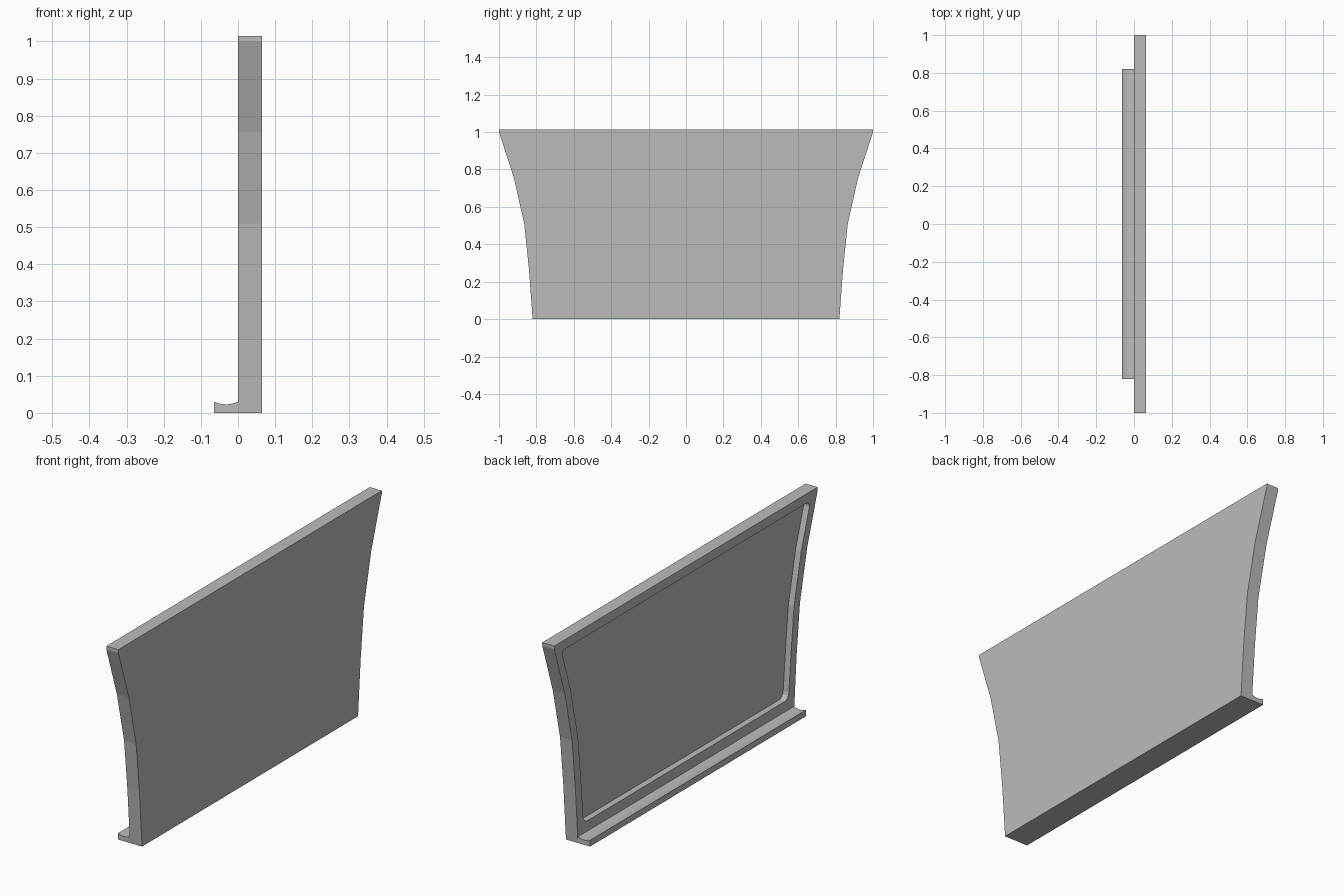
import bpy, bmesh

cube = bpy.data.objects.get("Cube")
if cube:
    bpy.data.objects.remove(cube, do_unlink=True)

grey = bpy.data.materials.new("plain grey")
grey.use_nodes = True
colour = (0.5, 0.5, 0.5, 1)
grey.diffuse_color = colour
grey.node_tree.nodes["Principled BSDF"].inputs["Base Color"].default_value = colour


def prism(name, loop, offset, round_corners=None, radius=0.03):
    """Extrude a closed loop of points; optionally round some corners first."""
    bm = bmesh.new()
    verts = [bm.verts.new(p) for p in loop]
    bm.faces.new(verts)
    if round_corners:
        bmesh.ops.bevel(bm, geom=[verts[i] for i in round_corners], offset=radius,
                        segments=4, profile=0.5, affect='VERTICES')
    out = bmesh.ops.extrude_face_region(bm, geom=bm.faces[:])
    moved = [g for g in out["geom"] if isinstance(g, bmesh.types.BMVert)]
    bmesh.ops.translate(bm, verts=moved, vec=offset)
    bmesh.ops.recalc_face_normals(bm, faces=bm.faces[:])
    mesh = bpy.data.meshes.new(name)
    bm.to_mesh(mesh)
    bm.free()
    mesh.materials.append(grey)
    obj = bpy.data.objects.new(name, mesh)
    bpy.context.collection.objects.link(obj)
    return obj


def mirrored(side, x):
    """Close a (y, z) side profile by mirroring it across the centre."""
    return [(x, y, z) for y, z in side] + [(x, -y, z) for y, z in reversed(side)]


T = 0.064       # panel thickness, also ledge depth
FRAME = 0.045   # rim around the recess
HALF = 0.82     # half width at the base
TOP = 1.015

# Flared panel
flare = [(0.84, 0.27), (0.865, 0.51), (0.92, 0.755)]
side = [(HALF, 0)] + flare + [(1, 1), (1, TOP)]
panel = prism("panel", mirrored(side, 0), (T, 0, 0))

# Recess with rounded corners, cut into the ledge side
inner = [(HALF + 0.003, 0.08)] + flare + [(0.99, TOP - FRAME)]
inner = [(y - FRAME, z) for y, z in inner]
inner[1:-1] = [(y - FRAME, z) for y, z in flare]
inner[0] = (HALF + 0.003 - FRAME, 0.08)
inner[-1] = (0.99 - FRAME, TOP - FRAME)
n = len(inner)
cutter = prism("recess_cutter", mirrored(inner, -0.03), (0.06, 0, 0),
               round_corners=(0, n - 1, n, 2 * n - 1))
cutter.hide_render = True
cutter.hide_set(True)
cut = panel.modifiers.new("recess", 'BOOLEAN')
cut.operation = 'DIFFERENCE'
cut.solver = 'EXACT'
cut.object = cutter

# Bottom ledge with a shallow concave top
steps = 8
lip, dip = 0.03, 0.007
scoop = []
for i in range(steps + 1):
    t = 2 * i / steps - 1
    scoop.append((-T * (1 - t) / 2, -HALF, lip - dip * (1 - t * t)))
ledge = prism("ledge", [(0, -HALF, 0), (-T, -HALF, 0)] + scoop, (0, 2 * HALF, 0))
bpy.context.view_layer.objects.active = ledge
ledge.select_set(True)
bpy.ops.object.shade_smooth_by_angle()
